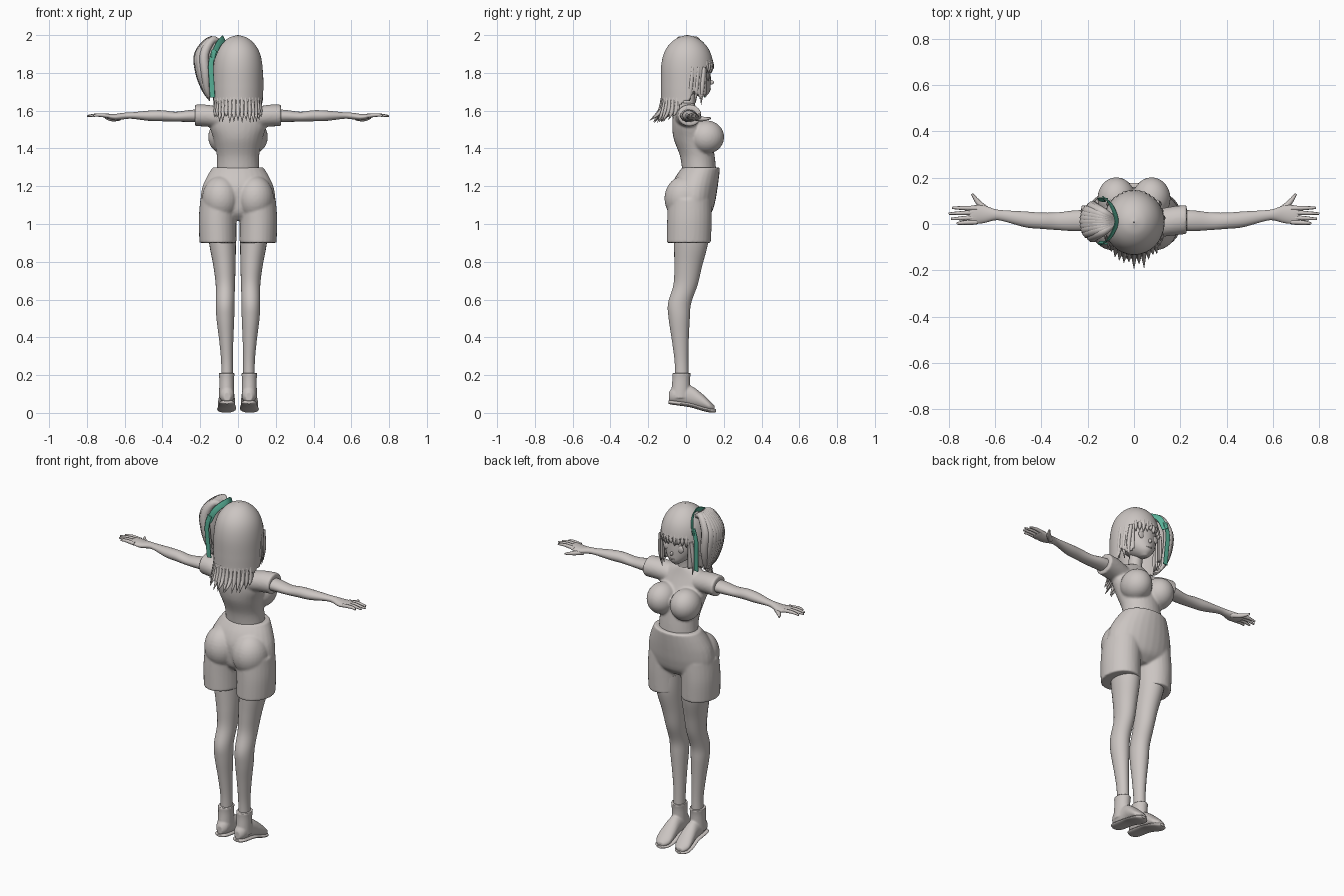
import bpy, bmesh, math, random
from mathutils import Vector

random.seed(4)
if "Cube" in bpy.data.objects:
    bpy.data.objects.remove(bpy.data.objects["Cube"])
SIDES = (("left", 1), ("right", -1))


def material(name, rgb):
    m = bpy.data.materials.new(name)
    m.use_nodes = True
    m.diffuse_color = (*rgb, 1)
    m.node_tree.nodes["Principled BSDF"].inputs["Base Color"].default_value = (*rgb, 1)
    return m


CLAY = material("warm grey", (0.6, 0.56, 0.54))
GREEN = material("ribbon green", (0.1, 0.45, 0.32))


def smooth_rows(rows, n=5):
    """Catmull-Rom interpolation of the given rows."""
    p = [Vector(r) for r in rows]
    p = [p[0]] + p + [p[-1]]
    out = []
    for a, b, c, d in zip(p, p[1:], p[2:], p[3:]):
        for i in range(n):
            t = i / n
            out.append(0.5 * (2 * b + (c - a) * t + (2 * a - 5 * b + 4 * c - d) * t * t
                              + (3 * b - a - 3 * c + d) * t ** 3))
    return out + [p[-1]]


def finish(name, bm, mat=CLAY, angle=50):
    bmesh.ops.recalc_face_normals(bm, faces=bm.faces)
    me = bpy.data.meshes.new(name)
    bm.to_mesh(me)
    bm.free()
    ob = bpy.data.objects.new(name, me)
    bpy.context.collection.objects.link(ob)
    me.materials.append(mat)
    bpy.ops.object.select_all(action='DESELECT')
    ob.select_set(True)
    bpy.context.view_layer.objects.active = ob
    bpy.ops.object.shade_smooth_by_angle(angle=math.radians(angle))
    return ob


def add_loft(bm, rows, axis="Z", s=1, seg=28):
    """Rows: position on the axis, two centre values, two radii."""
    rings = []
    for t, a, b, ra, rb in smooth_rows(rows):
        ring = []
        for k in range(seg):
            th = math.tau * k / seg
            p, q = a + ra * math.cos(th), b + rb * math.sin(th)
            co = {"Z": (p, q, t), "X": (t, p, q), "Y": (p, t, q)}[axis]
            ring.append(bm.verts.new((co[0] * s, co[1], co[2])))
        rings.append(ring)
    for r0, r1 in zip(rings, rings[1:]):
        for k in range(seg):
            bm.faces.new((r0[k], r0[k - 1], r1[k - 1], r1[k]))
    bm.faces.new(rings[0])
    bm.faces.new(rings[-1][::-1])


def loft(name, rows, axis="Z", s=1):
    bm = bmesh.new()
    add_loft(bm, rows, axis, s)
    return finish(name, bm)


def add_ball(bm, centre, size):
    new = bmesh.ops.create_uvsphere(bm, u_segments=28, v_segments=18, radius=1)["verts"]
    for v in new:
        v.co = Vector(c + a * b for c, a, b in zip(centre, v.co, size))


def blend(ob, voxel=0.007, rounds=4):
    """Fuse overlapping volumes into one soft surface."""
    m = ob.modifiers.new("fuse", 'REMESH')
    m.mode, m.voxel_size, m.use_smooth_shade = 'VOXEL', voxel, True
    m = ob.modifiers.new("soften", 'SMOOTH')
    m.factor, m.iterations = 0.5, rounds


def strand(name, points, radii, mat=CLAY, flat=0.0):
    """Tapered tube along a soft path, or a flat band."""
    cu = bpy.data.curves.new(name, 'CURVE')
    cu.dimensions = '3D'
    cu.bevel_depth, cu.extrude, cu.bevel_resolution = (0.003 if flat else 1), flat, 2
    rows = smooth_rows([(*p, r) for p, r in zip(points, radii)])
    sp = cu.splines.new('POLY')
    sp.points.add(len(rows) - 1)
    for pt, (x, y, z, r) in zip(sp.points, rows):
        pt.co, pt.radius = (x, y, z, 1), max(r, 0.0005)
    cu.use_fill_caps = True
    cu.materials.append(mat)
    ob = bpy.data.objects.new(name, cu)
    bpy.context.collection.objects.link(ob)
    bpy.ops.object.select_all(action='DESELECT')
    ob.select_set(True)
    bpy.context.view_layer.objects.active = ob
    bpy.ops.object.convert(target='MESH')


# Shirt with bust and short sleeves
bm = bmesh.new()
add_loft(bm, [(1.28, 0, .07, .112, .09), (1.36, 0, .06, .112, .092), (1.45, 0, .035, .13, .1),
              (1.52, 0, .012, .15, .085), (1.58, 0, 0, .14, .068), (1.62, 0, 0, .095, .052),
              (1.64, 0, 0, .05, .045)])
for _, s in SIDES:
    add_ball(bm, (s * .076, .11, 1.46), (.082, .092, .088))
    add_loft(bm, [(.08, 0, 1.56, .06, .055), (.16, .012, 1.573, .063, .058),
                  (.228, .02, 1.575, .063, .057)], "X", s)
blend(finish("shirt", bm))

# Shorts with seat and two leg cuffs
bm = bmesh.new()
add_loft(bm, [(1.3, 0, .08, .135, .1), (1.25, 0, .06, .165, .115), (1.19, 0, .045, .19, .122),
              (1.12, 0, .04, .198, .115), (1.06, 0, .035, .18, .1), (1.02, 0, .03, .1, .06)])
for _, s in SIDES:
    add_ball(bm, (s * .09, -.008, 1.135), (.1, .106, .12))
    add_loft(bm, [(1.13, .1, .02, .1, .115), (1.02, .108, .018, .1, .118),
                  (.9, .106, .015, .098, .117)], "Z", s)
blend(finish("shorts", bm))

# Neck, head and face
loft("neck", [(1.58, 0, 0, .05, .045), (1.66, 0, .01, .037, .038), (1.74, 0, .02, .037, .04)])
loft("head", [(1.675, 0, .085, .014, .018), (1.7, 0, .062, .05, .064), (1.74, 0, .04, .083, .091),
              (1.8, 0, .03, .1, .1), (1.88, 0, .02, .1, .1), (1.94, 0, .01, .06, .06)])
bm = bmesh.new()
add_ball(bm, (0, .132, 1.75), (.008, .016, .012))
finish("nose", bm)
bm = bmesh.new()
add_ball(bm, (0, .126, 1.715), (.018, .006, .005))
finish("mouth", bm)
for side, s in SIDES:
    bm = bmesh.new()
    add_ball(bm, (s * .045, .117, 1.78), (.021, .008, .022))
    finish(side + "_eye", bm)

# Limbs
FINGERS = [(.008, .002, .765), (.028, .022, .79), (.05, .045, .8), (.068, .07, .785)]
for side, s in SIDES:
    loft(side + "_arm", [(.17, .015, 1.572, .045, .036), (.25, .014, 1.572, .045, .032),
                         (.33, .012, 1.568, .038, .026), (.4, .014, 1.573, .035, .029),
                         (.47, .02, 1.573, .034, .027), (.56, .035, 1.574, .024, .017),
                         (.6, .04, 1.572, .024, .017), (.65, .042, 1.566, .038, .017),
                         (.7, .04, 1.572, .04, .012), (.715, .04, 1.573, .032, .007)], "X", s)
    for n, (y0, y1, x1) in enumerate(FINGERS):
        strand(f"{side}_finger_{n + 1}", [(s * .68, y0, 1.572), (s * .74, (y0 + y1) / 2, 1.577),
               (s * x1, y1, 1.572)], (.011, .009, .005))
    strand(side + "_thumb", [(s * .63, .055, 1.56), (s * .67, .09, 1.556), (s * .7, .13, 1.56)],
           (.015, .012, .005))
    loft(side + "_leg", [(1.0, .085, .03, .075, .09), (.9, .082, .027, .071, .09),
                         (.78, .072, .012, .059, .074), (.68, .067, -.002, .051, .064),
                         (.58, .068, -.034, .049, .061), (.5, .067, -.036, .047, .056),
                         (.38, .062, -.03, .037, .044), (.27, .058, -.024, .031, .036),
                         (.18, .058, -.022, .031, .036)], "Z", s)
    bm = bmesh.new()
    add_loft(bm, [(.21, .06, -.024, .042, .05), (.17, .06, -.026, .039, .047),
                  (.08, .06, -.03, .041, .052)], "Z", s)
    add_loft(bm, [(-.09, .058, .085, .018, .025), (-.06, .058, .095, .037, .045),
                  (.02, .058, .09, .038, .055), (.08, .06, .063, .045, .043),
                  (.125, .062, .037, .044, .027), (.152, .063, .024, .02, .012)], "Y", s)
    blend(finish(side + "_boot", bm), .005, 3)
    loft(side + "_sole", [(-.093, .058, .056, .018, .008), (-.07, .058, .055, .04, .012),
                          (.02, .058, .042, .043, .012), (.09, .06, .022, .05, .012),
                          (.135, .063, .013, .042, .012), (.158, .064, .012, .016, .008)], "Y", s)

# Hair shell: an open-fronted bell with a ragged lower edge
profile = smooth_rows([(2.0, .003, .003), (1.985, .05, .052), (1.95, .09, .096), (1.9, .117, .125),
                       (1.83, .13, .139), (1.73, .132, .14), (1.65, .131, .14), (1.6, .132, .152),
                       (1.54, .14, .18)], 6)
SEG = 84
bm = bmesh.new()
grid = [[bm.verts.new((rx * math.sin(math.tau * k / SEG),
                       .007 + ry * math.cos(math.tau * k / SEG), z)) for k in range(SEG)]
        for z, rx, ry in profile]
hem = [random.uniform(-.012, .018) for _ in range(SEG)]
for k in range(SEG):
    turn = abs(math.remainder(math.tau * (k + .5) / SEG, math.tau))
    low = 1.825 if turn < .72 else 1.67 if turn < 1.3 else 1.68 - .1 * min(1, (turn - 1.3) / .8)
    for r0, r1 in zip(grid, grid[1:]):
        if r1[k].co.z >= low + hem[k]:
            bm.faces.new((r0[k], r0[(k + 1) % SEG], r1[(k + 1) % SEG], r1[k]))
bmesh.ops.delete(bm, geom=[v for v in bm.verts if not v.link_faces], context='VERTS')
hair = finish("hair", bm)
m = hair.modifiers.new("thickness", 'SOLIDIFY')
m.thickness, m.offset = .01, -1

# Loose hair tips at the back, fringe tips and front locks
for i in range(15):
    a = -1.15 + 2.3 * i / 14
    x, y = math.sin(a), -math.cos(a)
    out = random.uniform(.165, .2)
    strand(f"back_tip_{i + 1}", [(.124 * x, .007 + .132 * y, 1.67), (.128 * x, .007 + .145 * y, 1.6),
           (.135 * x, out * y, random.uniform(1.535, 1.57))], (.008, .012, .001))
for i in range(9):
    a = -.68 + .17 * i
    x, y = math.sin(a), math.cos(a)
    strand(f"fringe_{i + 1}", [(.12 * x, .003 + .132 * y, 1.87), (.125 * x, .003 + .135 * y, 1.83),
           (.122 * x, .006 + .13 * y, random.uniform(1.79, 1.815))], (.006, .011, .001))
for side, s in SIDES:
    for i in range(3):
        strand(f"{side}_front_lock_{i + 1}", [(s * (.1 + .01 * i), .095 - .03 * i, 1.83),
               (s * (.108 + .008 * i), .085 - .03 * i, 1.72),
               (s * (.098 + .01 * i), .08 - .03 * i, 1.63 + .01 * i)], (.01, .012, .001))

# Side ponytail as a fan of strands
for i in range(9):
    f = (i - 4) / 4
    bulge = math.sqrt(1.05 - f * f)
    strand(f"ponytail_{i + 1}", [(-.08, .01 + .01 * f, 1.945), (-.13 - .01 * bulge, .01 + .04 * f, 1.975),
           (-.17 - .035 * bulge, .01 + .06 * f, 1.9), (-.165 - .035 * bulge, .01 + .062 * f, 1.8),
           (-.16 - .015 * bulge, .01 + .045 * f, 1.71), (-.15, .01 + .03 * f, 1.65 + .01 * abs(f))],
           (.01, .02, .026, .025, .016, .001))
strand("ponytail_core", [(-.1, .01, 1.95), (-.15, .01, 1.94), (-.17, .01, 1.82), (-.155, .01, 1.68)],
       (.02, .04, .045, .004))

# Ribbon: band over the ponytail root with two hanging ends
strand("ribbon_band", [(-.135, -.085, 1.88), (-.105, -.06, 1.95), (-.075, .01, 1.982),
                       (-.1, .085, 1.95), (-.125, .11, 1.88)], (1,) * 5, GREEN, .014)
for name, y in (("front", .11), ("back", -.085)):
    strand(f"ribbon_{name}_tail", [(-.125, y, 1.92), (-.143, y, 1.85), (-.14, y * .95, 1.76),
                                   (-.135, y * .9, 1.67)], (1,) * 4, GREEN, .011)
